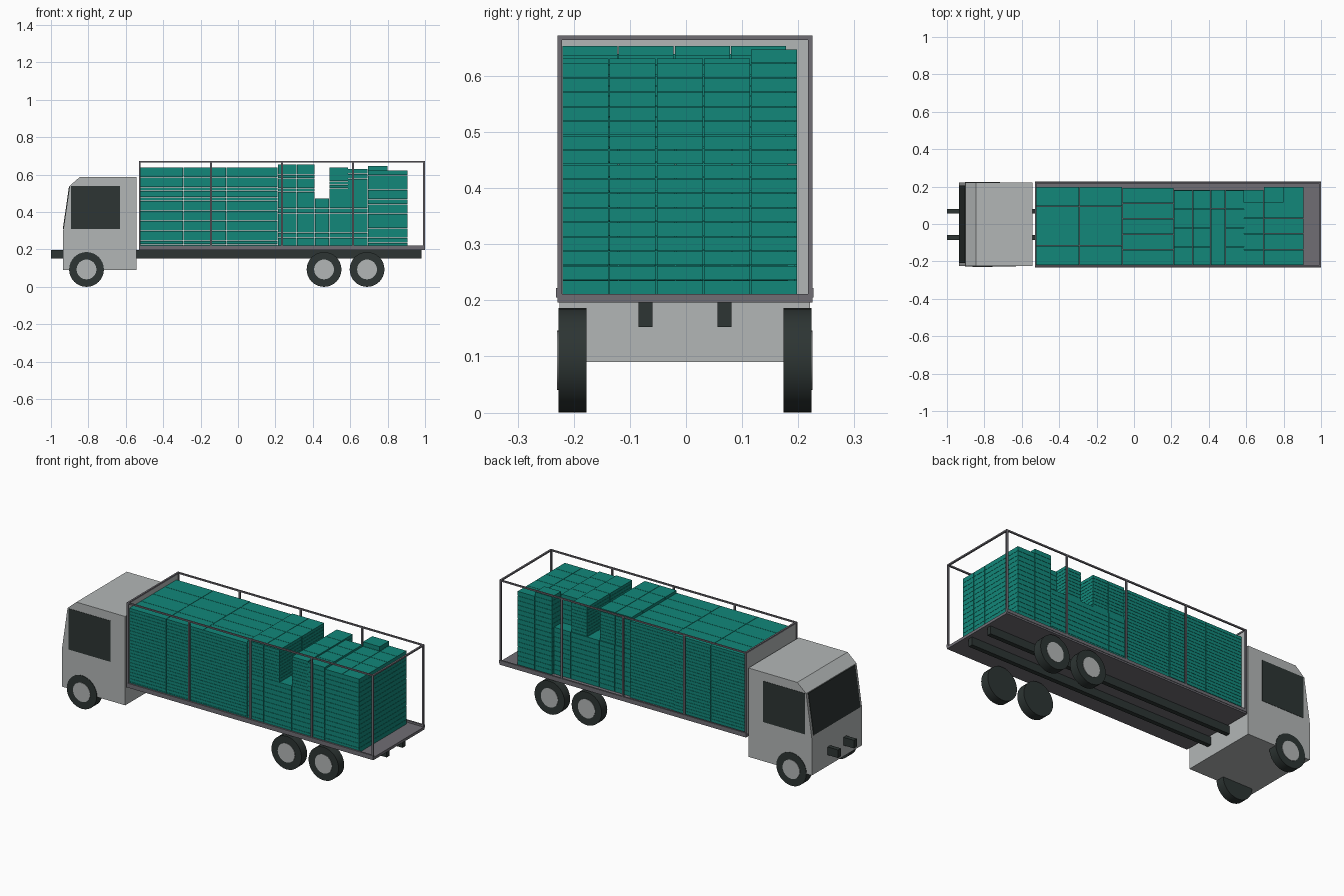
import bpy, bmesh, math
from mathutils import Matrix, Vector

if "Cube" in bpy.data.objects:
    bpy.data.objects.remove(bpy.data.objects["Cube"])

YC = -0.002  # truck centre line


def material(name, rgb):
    m = bpy.data.materials.new(name)
    m.diffuse_color = (*rgb, 1)
    m.use_nodes = True
    m.node_tree.nodes["Principled BSDF"].inputs["Base Color"].default_value = m.diffuse_color
    return m


LIGHT = material("light_grey_paint", (0.45, 0.47, 0.47))
DARK = material("dark_rubber", (0.026, 0.035, 0.033))
GREY = material("steel_grey", (0.16, 0.155, 0.175))
TEAL = material("teal_cargo", (0.006, 0.245, 0.195))


def finish(name, bm, mat):
    bmesh.ops.recalc_face_normals(bm, faces=bm.faces)
    me = bpy.data.meshes.new(name)
    bm.to_mesh(me)
    bm.free()
    me.materials.append(mat)
    ob = bpy.data.objects.new(name, me)
    bpy.context.collection.objects.link(ob)
    return ob


def add_box(bm, x0, x1, y0, y1, z0, z1):
    c = Vector(((x0 + x1) / 2, (y0 + y1) / 2, (z0 + z1) / 2))
    s = Matrix.Diagonal((x1 - x0, y1 - y0, z1 - z0, 1))
    bmesh.ops.create_cube(bm, size=1, matrix=Matrix.Translation(c) @ s)


def boxes(name, mat, *dims):
    bm = bmesh.new()
    for d in dims:
        add_box(bm, *d)
    return finish(name, bm, mat)


def prism(name, mat, profile, y0, y1):
    """Extrude an x-z outline from y0 to y1."""
    bm = bmesh.new()
    f = bm.faces.new([bm.verts.new((x, y0, z)) for x, z in profile])
    r = bmesh.ops.extrude_face_region(bm, geom=[f])
    vs = [v for v in r["geom"] if isinstance(v, bmesh.types.BMVert)]
    bmesh.ops.translate(bm, verts=vs, vec=(0, y1 - y0, 0))
    return finish(name, bm, mat)


def cylinder(name, mat, x, y, z, r, width):
    bm = bmesh.new()
    m = Matrix.Translation((x, y, z)) @ Matrix.Rotation(math.pi / 2, 4, 'X')
    bmesh.ops.create_cone(bm, cap_ends=True, segments=32, radius1=r,
                          radius2=r, depth=width, matrix=m)
    bm.normal_update()
    for f in bm.faces:
        f.smooth = abs(f.normal.y) < 0.5
    return finish(name, bm, mat)


# Cab with sloped windscreen and glass plates
prism("cab", LIGHT, [(-0.935, 0.09), (-0.935, 0.30), (-0.90, 0.54),
                     (-0.845, 0.588), (-0.542, 0.588), (-0.542, 0.09)],
      YC - 0.223, YC + 0.223)
prism("windscreen", DARK, [(-0.9365, 0.31), (-0.9035, 0.537),
                           (-0.899, 0.537), (-0.932, 0.31)],
      YC - 0.207, YC + 0.207)
for s, side in ((-1, "near"), (1, "far")):
    a, b = sorted((YC + s * 0.22, YC + s * 0.2245))
    boxes("side_window_" + side, DARK, (-0.893, -0.632, a, b, 0.31, 0.54))
    # Chassis rails
    a, b = sorted((YC + s * 0.058, YC + s * 0.083))
    boxes("chassis_rail_" + side, DARK, (-1.0, 0.982, a, b, 0.152, 0.197))
    # Wheels and hubs
    for i, x in enumerate((-0.81, 0.46, 0.69)):
        cylinder(f"tyre_{side}_{i}", DARK, x, YC + s * 0.2005, 0.093, 0.093, 0.05)
        cylinder(f"hub_{side}_{i}", LIGHT, x, YC + s * 0.2105, 0.093, 0.053, 0.034)
    # Side curb, posts and top rail
    a, b = sorted((YC + s * 0.22, YC + s * 0.2295))
    boxes("side_curb_" + side, GREY, (-0.53, 1.0, a, b, 0.205, 0.222))
    a, b = sorted((YC + s * 0.219, YC + s * 0.227))
    boxes("side_posts_" + side, GREY,
          *[(x - 0.005, x + 0.005, a, b, 0.21, 0.672)
            for x in (-0.525, -0.145, 0.235, 0.615, 0.995)])
    boxes("top_rail_" + side, GREY, (-0.53, 1.0, a, b, 0.664, 0.672))

# Load bed, headboard and end crossbars
boxes("load_bed", GREY, (-0.53, 1.0, YC - 0.227, YC + 0.227, 0.196, 0.211))
boxes("headboard", LIGHT, (-0.529, -0.523, YC - 0.219, YC + 0.219, 0.211, 0.664))
boxes("end_crossbars", GREY,
      *[(x - 0.005, x + 0.005, YC - 0.227, YC + 0.227, 0.664, 0.672)
        for x in (-0.525, 0.995)])


# Cargo: stacked cartons with small gaps between them
def stack(name, x0, x1, z0, z1, rows, width, layers, first=0):
    bm = bmesh.new()
    h = (z1 - z0) / layers
    for r in range(first, rows):
        y = -0.22 + r * width
        for k in range(layers):
            z = z0 + k * h
            add_box(bm, x0, x1 - 0.002, y, y + width - 0.002, z, z + h - 0.0012)
    return finish(name, bm, TEAL)


BED, MID = 0.211, 0.473
stack("cartons_front_a", -0.52, -0.291, BED, 0.64, 4, 0.105, 24)
stack("cartons_front_b", -0.291, -0.062, BED, 0.64, 4, 0.105, 24)
stack("cartons_middle", -0.062, 0.213, BED, 0.64, 5, 0.083, 24)
for i, (x0, x1) in enumerate(((0.213, 0.315), (0.315, 0.412), (0.412, 0.488),
                              (0.488, 0.589), (0.589, 0.694))):
    stack(f"cartons_lower_{i}", x0, x1, BED, MID, 4, 0.101, 10)
stack("cartons_upper_a", 0.213, 0.315, MID, 0.654, 4, 0.1, 10)
stack("cartons_upper_b", 0.315, 0.412, MID, 0.654, 4, 0.1, 10)
stack("cartons_upper_c", 0.488, 0.589, MID, 0.638, 4, 0.1, 9)
stack("cartons_upper_d", 0.589, 0.694, MID, 0.632, 4, 0.084, 6)
stack("cartons_rear_a", 0.694, 0.80, BED, 0.623, 5, 0.084, 16)
stack("carton_rear_top", 0.694, 0.80, 0.623, 0.648, 5, 0.084, 1, first=4)
stack("cartons_rear_b", 0.80, 0.908, BED, 0.623, 5, 0.084, 16)
